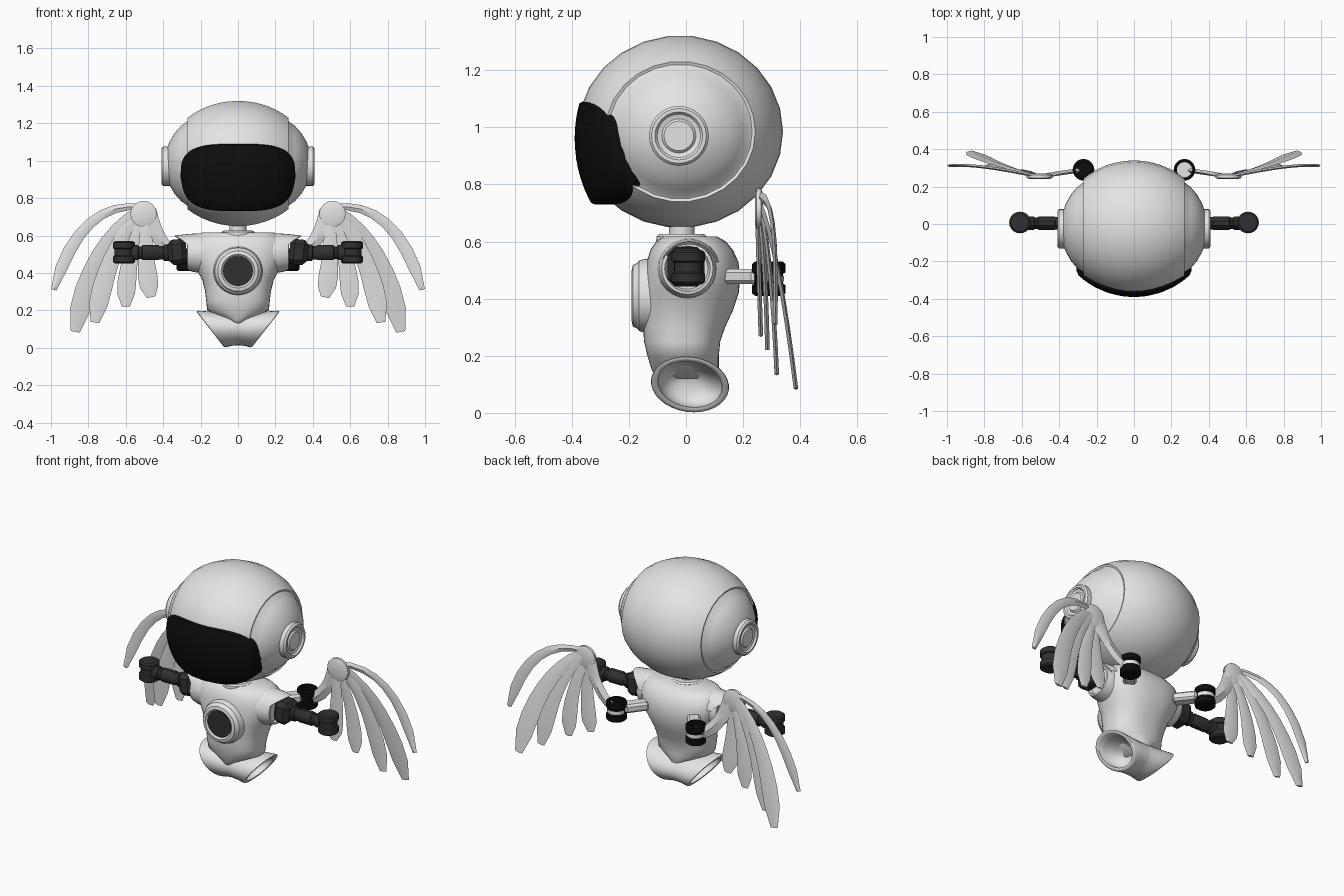
import bpy
import bmesh
from math import sin, cos, pi, sqrt, radians
from mathutils import Vector, Matrix

default = bpy.data.objects.get("Cube")
if default:
    bpy.data.objects.remove(default)


def material(name, r, g, b):
    m = bpy.data.materials.new(name)
    m.use_nodes = True
    m.diffuse_color = (r, g, b, 1)
    m.node_tree.nodes["Principled BSDF"].inputs["Base Color"].default_value = (r, g, b, 1)
    return m


WHITE = material("shell white", .78, .78, .78)
DARK = material("dark grey", .03, .03, .03)
BLACK = material("black", .004, .004, .004)


def finish(name, bm, mat, pair=False, angle=35):
    """Turn a bmesh into one object, or a mirrored left and right pair."""
    for side in (1, -1) if pair else (1,):
        part = bm.copy()
        for v in part.verts:
            v.co.x *= side
        bmesh.ops.recalc_face_normals(part, faces=part.faces)
        label = ("left_" if side == 1 else "right_") + name if pair else name
        mesh = bpy.data.meshes.new(label)
        part.to_mesh(mesh)
        part.free()
        mesh.shade_smooth()
        mesh.set_sharp_from_angle(angle=radians(angle))
        mesh.materials.append(mat)
        bpy.context.collection.objects.link(bpy.data.objects.new(label, mesh))
    bm.free()


def loft(name, rings, mat, pair=False, caps=True, closed=True, angle=35):
    """Skin a list of equal-length rings of points."""
    bm = bmesh.new()
    rows = [[bm.verts.new(p) for p in ring] for ring in rings]
    n = len(rows[0])
    for a, b in zip(rows, rows[1:]):
        for i in range(n if closed else n - 1):
            j = (i + 1) % n
            bm.faces.new((a[i], a[j], b[j], b[i]))
    if caps:
        bm.faces.new(rows[0])
        bm.faces.new(rows[-1])
    finish(name, bm, mat, pair, angle)


def lathe(name, profile, centre, axis, mat, pair=False, segs=24, sy=1, sz=1):
    """Spin (distance along axis, radius) pairs around an axis."""
    c = Vector(centre)
    rings = []
    for d, r in profile:
        ring = []
        for k in range(segs):
            u, w = r * cos(2 * pi * k / segs), r * sin(2 * pi * k / segs)
            local = {"x": (d, u * sy, w * sz), "y": (u, d, w), "z": (u, w, d)}[axis]
            ring.append(c + Vector(local))
        rings.append(ring)
    loft(name, rings, mat, pair)


def box(name, centre, size, turn, mat, bevel=.012):
    bm = bmesh.new()
    bmesh.ops.create_cube(bm, size=1, matrix=Matrix.Diagonal((*size, 1)))
    bmesh.ops.bevel(bm, geom=bm.edges[:], offset=bevel, segments=1, affect="EDGES")
    bmesh.ops.transform(bm, verts=bm.verts, matrix=Matrix.Translation(centre) @ turn)
    finish(name, bm, mat, True)


def power(v, e):
    return abs(v) ** e * (1 if v >= 0 else -1)


def blade(name, p0, p1, p2, width, widths, mat, thick=.008):
    """Curved flat blade with a central ridge, along a quadratic curve."""
    p0, p1, p2 = Vector(p0), Vector(p1), Vector(p2)
    rings = []
    for k, w in enumerate(widths):
        t = k / (len(widths) - 1)
        p = p0 * (1 - t) ** 2 + p1 * 2 * t * (1 - t) + p2 * t * t
        d = (p1 - p0) * (1 - t) + (p2 - p1) * t
        side = Vector((d.z, 0, -d.x)).normalized() * width * w
        out = Vector((0, thick, 0))
        rings.append((p + side, p + out, p - side, p - out))
    loft(name, rings, mat, True)


# Head: spun shell with slightly recessed side panels
half = [(x, sqrt(1 - (x / .395) ** 2)) for x in (0, .05, .1, .15, .2, .24, .27)]
half += [(.266, .7), (.272, .672), (.305, .6), (.338, .49), (.366, .35), (.385, .2)]
lathe("head", [(-x, r) for x, r in half[:0:-1]] + half,
      (0, -.02, .985), "x", WHITE, segs=26, sy=.36, sz=.337)

# Ear discs
lathe("ear_disc", [(.34, .105), (.4, .105), (.41, .096), (.41, .084), (.4, .076),
                   (.396, .06), (.404, .052), (.404, .03)],
      (0, -.025, .97), "x", WHITE, True)

# Visor: rounded panel wrapping the face, narrower towards the chin
visor = []
for f, sink in ((.1, 0), (.3, 0), (.5, 0), (.7, 0), (.85, 0), (.97, 0), (1, .01), (1, .13)):
    ring = []
    for k in range(48):
        a = 2 * pi * k / 48
        dz = f * power(sin(a), .6)
        x = .307 * f * power(cos(a), .6) * (1 + .09 * min(dz, 0))
        z = .91 + .18 * dz
        depth = sqrt(1 - (x / .41) ** 2 - ((z - .96) / .42) ** 2)
        ring.append((x, -.018 - .372 * depth + sink, z))
    visor.append(ring)
loft("visor", visor, BLACK)

# Neck
lathe("neck_collar", [(.59, .09), (.618, .088), (.626, .078)], (0, -.015, 0), "z", WHITE)
lathe("neck", [(.61, .045), (.7, .045)], (0, -.015, 0), "z", WHITE)

# Torso: height, half width, front y, back y
sections = [(.12, .03, -.1, .1), (.15, .06, -.12, .115), (.2, .165, -.135, .115),
            (.25, .17, -.147, .12), (.3, .176, -.15, .137), (.36, .19, -.15, .165),
            (.42, .222, -.15, .185), (.48, .25, -.145, .19), (.53, .255, -.137, .183),
            (.57, .245, -.125, .165), (.6, .22, -.105, .14), (.617, .19, -.08, .11)]
torso = []
for z, w, front, back in sections:
    torso.append([(w * power(cos(2 * pi * k / 40), .85),
                   (front + back) / 2 + (back - front) / 2 * power(sin(2 * pi * k / 40), .85),
                   z) for k in range(40)])
loft("torso", torso, WHITE, angle=60)

# Chest ring and its dark disc
lathe("chest_ring", [(-.1, .135), (-.15, .128), (-.165, .123), (-.17, .115), (-.186, .108),
                     (-.19, .09), (-.18, .08)], (0, 0, .41), "y", WHITE, segs=32)
lathe("chest_disc", [(-.175, .08), (-.183, .079)], (0, 0, .41), "y", DARK, segs=32)

# Pelvis: slanted leg openings on both sides, rounded hollow inside
pelvis = []
for cx, dx, dz, ry in ((0, 0, .087, .124), (.07, .035, .09, .128), (.138, .072, .098, .136),
                       (.147, .074, .096, .134), (.15, .07, .09, .126), (.146, .064, .081, .112),
                       (.11, .05, .078, .108), (.06, .03, .066, .092), (.03, .01, .045, .062),
                       (.02, .002, .02, .028)):
    pelvis.append([(cx + dx * sin(a), .014 + ry * cos(a) - .014 * sin(a), .1 + dz * sin(a))
                   for a in (2 * pi * k / 32 for k in range(32))])
loft("pelvis", pelvis, WHITE, True, angle=50)

# Shoulder sleeves and arched pads
lathe("shoulder_sleeve", [(.17, .108), (.24, .1), (.27, .09), (.272, .08), (.25, .072)],
      (0, .005, .505), "x", WHITE, True)
pad = []
for x, r, reach in ((.19, .112, .01), (.235, .108, .03), (.245, .1, .095),
                    (.24, .09, .09), (.19, .09, .01)):
    pad.append([(x + reach * sin(a) ** 2, .01 + r * cos(a), .5 + r * sin(a))
                for a in (radians(15 + 150 * k / 14) for k in range(15))])
loft("shoulder_pad", pad, WHITE, True, caps=False, closed=False)

# Arms: shoulder block, forearm with cuffs, drum-shaped hand
box("shoulder_joint", (.325, 0, .512), (.1, .128, .135), Matrix.Rotation(radians(6), 4, "Y"),
    DARK, .025)
lathe("forearm", [(.34, .046), (.395, .046), (.4, .038), (.42, .038), (.425, .042),
                  (.51, .042), (.515, .035), (.53, .035), (.535, .042), (.57, .042)],
      (0, .004, .508), "x", DARK, True, segs=10, sy=.85)
drum = [(-.06, .048), (-.052, .058), (-.022, .058), (-.017, .05),
        (.017, .05), (.022, .058), (.052, .058), (.06, .048)]
lathe("hand", drum, (.61, .008, .51), "z", DARK, True, segs=20)

# Wing hinges on the back, hollow on top, with a pale band facing backwards
hinge = Vector((.27, .29, .47))
box("wing_mount", (.2, .205, .478), (.075, .14, .052), Matrix.Rotation(radians(-38), 4, "Z"), WHITE)
lathe("wing_hinge", drum + [(.06, .042), (0, .042)], hinge, "z", BLACK, True, segs=20)
lathe("left_hinge_core", [(-.004, .041), (.005, .041)], hinge, "z", WHITE, segs=20)
loft("hinge_band", [[hinge + Vector((.054 * cos(a), .054 * sin(a), z))
                     for a in (pi * k / 12 for k in range(13))] for z in (-.01, .01)],
     WHITE, True, caps=False, closed=False)

# Wings: arm, round joint and five feathers
blade("wing_arm", (.3, .285, .47), (.42, .27, .53), (.49, .255, .73), .036,
      (.8, .9, 1, 1, 1.1, 1.3, 1.5), WHITE, .012)
lathe("wing_joint", [(-.014, .055), (-.008, .07), (.008, .07), (.014, .055)],
      (.505, .255, .715), "y", WHITE, True)
plume = (.55, .65, .75, .85, .95, 1.05, 1.15, 1.1, .5)
feathers = [((.5, .25, .75), (.84, .325, .8), (.985, .312, .31), .029),
            ((.53, .26, .73), (.78, .325, .57), (.87, .385, .085), .049),
            ((.52, .262, .72), (.7, .3, .54), (.765, .318, .135), .046),
            ((.5, .258, .7), (.6, .28, .5), (.6, .285, .22), .043),
            ((.485, .25, .7), (.51, .255, .5), (.465, .262, .27), .045)]
for number, (root, bend, tip, width) in enumerate(feathers, 1):
    blade(f"feather_{number}", root, bend, tip, width, plume, WHITE)
